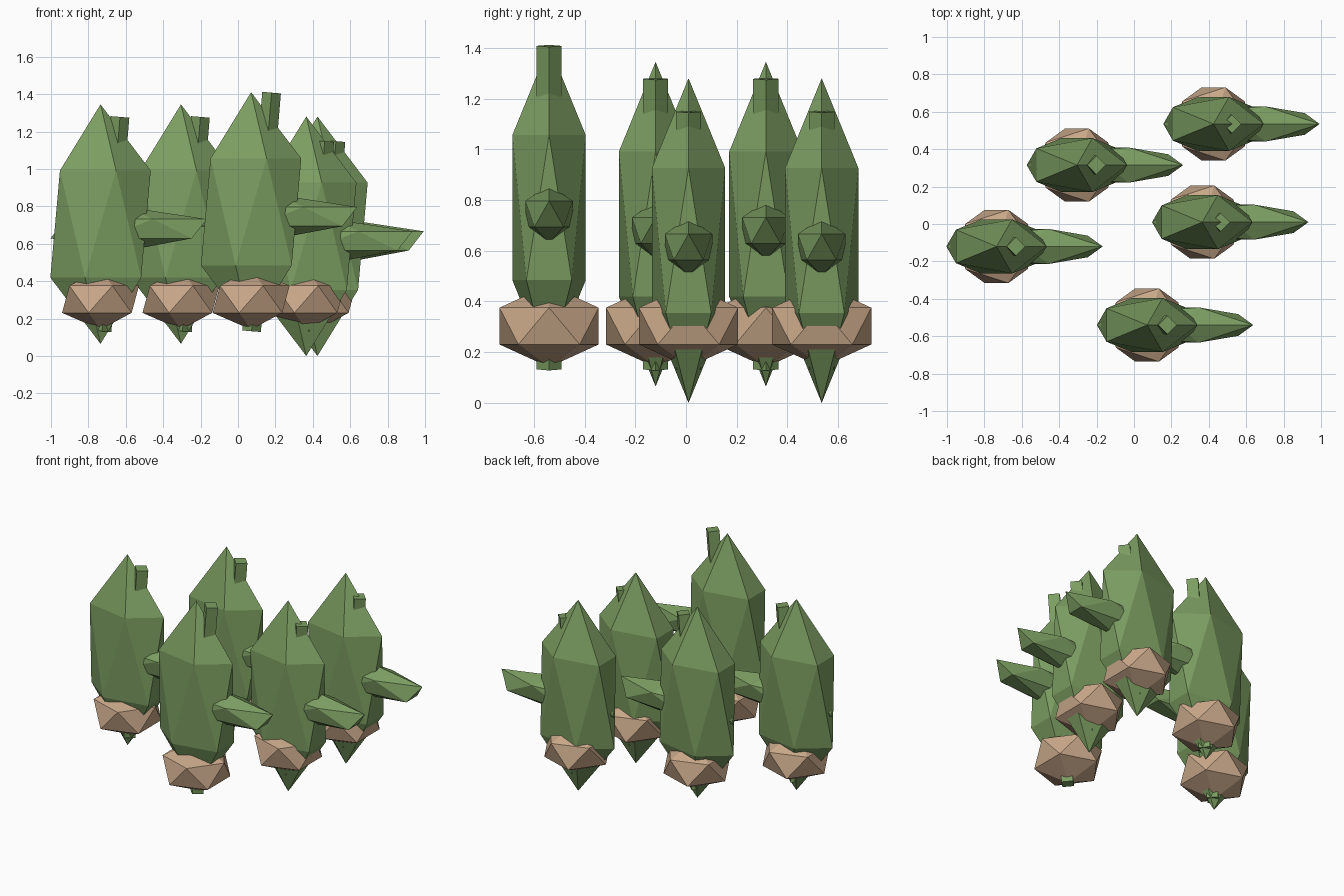
import bpy
from math import radians

# Remove the default cube
cube = bpy.data.objects.get("Cube")
if cube:
    bpy.data.objects.remove(cube, do_unlink=True)


def make_material(name, rgb):
    mat = bpy.data.materials.new(name)
    mat.use_nodes = True
    mat.diffuse_color = (*rgb, 1)
    mat.node_tree.nodes["Principled BSDF"].inputs["Base Color"].default_value = (*rgb, 1)
    return mat


GREEN = make_material("leaf green", (0.20, 0.34, 0.12))
TAN = make_material("clay tan", (0.58, 0.39, 0.25))


def finish(name, mat):
    ob = bpy.context.object
    ob.name = ob.data.name = name
    ob.data.materials.append(mat)
    return ob


def gem(name, mat, location, radii):
    """Faceted icosahedron stretched to the given radii."""
    bpy.ops.mesh.primitive_ico_sphere_add(subdivisions=1, radius=1, location=location)
    ob = finish(name, mat)
    ob.scale = radii
    return ob


def plant(tag, x, y, z):
    """One plant whose body is centred at height z; every pot sits level."""
    gem("body_" + tag, GREEN, (x, y, z), (0.30, 0.17, 0.64))
    gem("side_arm_" + tag, GREEN, (x + 0.15, y, z - 0.025), (0.467, 0.11, 0.115))
    gem("pot_" + tag, TAN, (x, y, 0.303), (0.23, 0.23, 0.162))
    # Leaning four-sided stem running up through the body
    bpy.ops.mesh.primitive_cylinder_add(
        vertices=4, radius=0.05, depth=2 * (z - 0.13),
        location=(x + 0.056, y, z), rotation=(0, radians(4.8), 0))
    finish("stem_" + tag, GREEN)


# Staggered group: tall at the front, low on the left
TALL, MIDDLE, LOW = 0.77, 0.705, 0.64
plant("front", 0.07, -0.54, TALL)
plant("right_front", -0.735, -0.12, MIDDLE)
plant("right_back", -0.305, 0.315, MIDDLE)
plant("left_front", 0.365, 0.01, LOW)
plant("left_back", 0.425, 0.535, LOW)
